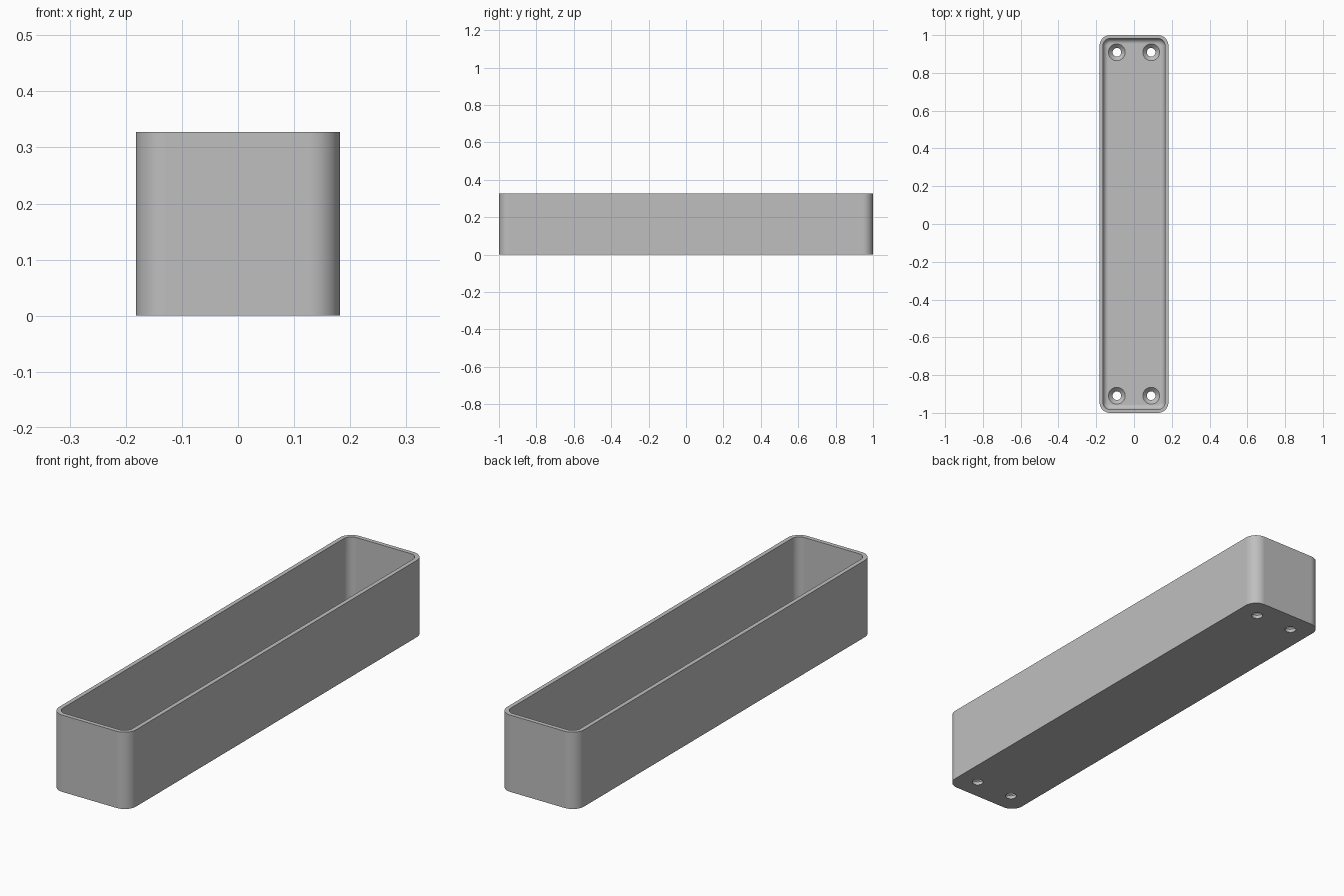
import bpy, bmesh
from math import sin, cos, pi, radians

if "Cube" in bpy.data.objects:
    bpy.data.objects.remove(bpy.data.objects["Cube"], do_unlink=True)

U = 2 / 110                      # one design unit: the tray is 110 long
HALF_X, HALF_Y, HEIGHT = 10 * U, 55 * U, 18 * U
CORNER, WALL, FLOOR, FILLET = 3 * U, U, 2 * U, 1.5 * U
ARC, FILLET_STEPS = 12, 8

grey = bpy.data.materials.new("light grey")
grey.use_nodes = True
colour = (0.52, 0.52, 0.52, 1)
grey.diffuse_color = colour
grey.node_tree.nodes["Principled BSDF"].inputs["Base Color"].default_value = colour


def rounded_ring(bm, inset, z):
    """Rounded rectangle of vertices, offset inwards from the outer wall."""
    r = CORNER - inset
    ring = []
    for quarter, (sx, sy) in enumerate([(1, 1), (-1, 1), (-1, -1), (1, -1)]):
        for i in range(ARC + 1):
            a = (quarter + i / ARC) * pi / 2
            ring.append(bm.verts.new((sx * (HALF_X - CORNER) + r * cos(a),
                                      sy * (HALF_Y - CORNER) + r * sin(a), z)))
    return ring


def circle_ring(bm, x, y, radius, z, n=32):
    return [bm.verts.new((x + radius * cos(2 * pi * i / n),
                          y + radius * sin(2 * pi * i / n), z)) for i in range(n)]


def loft(bm, rings):
    """Skin the rings in order and cap both ends."""
    for a, b in zip(rings, rings[1:]):
        for i in range(len(a)):
            j = (i + 1) % len(a)
            bm.faces.new((a[i], a[j], b[j], b[i]))
    bm.faces.new(rings[0][::-1])
    bm.faces.new(rings[-1])


def make_object(name, bm):
    bmesh.ops.recalc_face_normals(bm, faces=bm.faces)
    mesh = bpy.data.meshes.new(name)
    bm.to_mesh(mesh)
    bm.free()
    mesh.materials.append(grey)
    obj = bpy.data.objects.new(name, mesh)
    bpy.context.collection.objects.link(obj)
    return obj


# Tray: up the outside, over the rim, down the inside and round the floor fillet
bm = bmesh.new()
profile = [(0, 0), (0, HEIGHT), (WALL, HEIGHT)]
for k in range(FILLET_STEPS + 1):
    a = k / FILLET_STEPS * pi / 2
    profile.append((WALL + FILLET * (1 - cos(a)), FLOOR + FILLET * (1 - sin(a))))
loft(bm, [rounded_ring(bm, inset, z) for inset, z in profile])
tray = make_object("tray", bm)

# Four countersunk screw holes, one pair near each end
bm = bmesh.new()
small, large = 1.25 * U, 2.45 * U
for sx in (-1, 1):
    for sy in (-1, 1):
        steps = [(small, -U), (small, FLOOR - (large - small)),
                 (large, FLOOR), (large, FLOOR + U)]
        loft(bm, [circle_ring(bm, sx * 5 * U, sy * 50 * U, r, z) for r, z in steps])
cutter = make_object("screw_hole_cutter", bm)
cutter.hide_render = True

cut = tray.modifiers.new("screw holes", "BOOLEAN")
cut.operation = "DIFFERENCE"
cut.solver = "EXACT"
cut.object = cutter
bpy.context.view_layer.objects.active = tray
tray.select_set(True)
bpy.ops.object.modifier_apply(modifier=cut.name)
bpy.data.objects.remove(cutter, do_unlink=True)

# Smooth corners and fillets, crisp rim and flat faces
bpy.ops.object.shade_smooth_by_angle(angle=radians(30))
flat = tray.modifiers.new("flat faces", "WEIGHTED_NORMAL")
flat.keep_sharp = True
